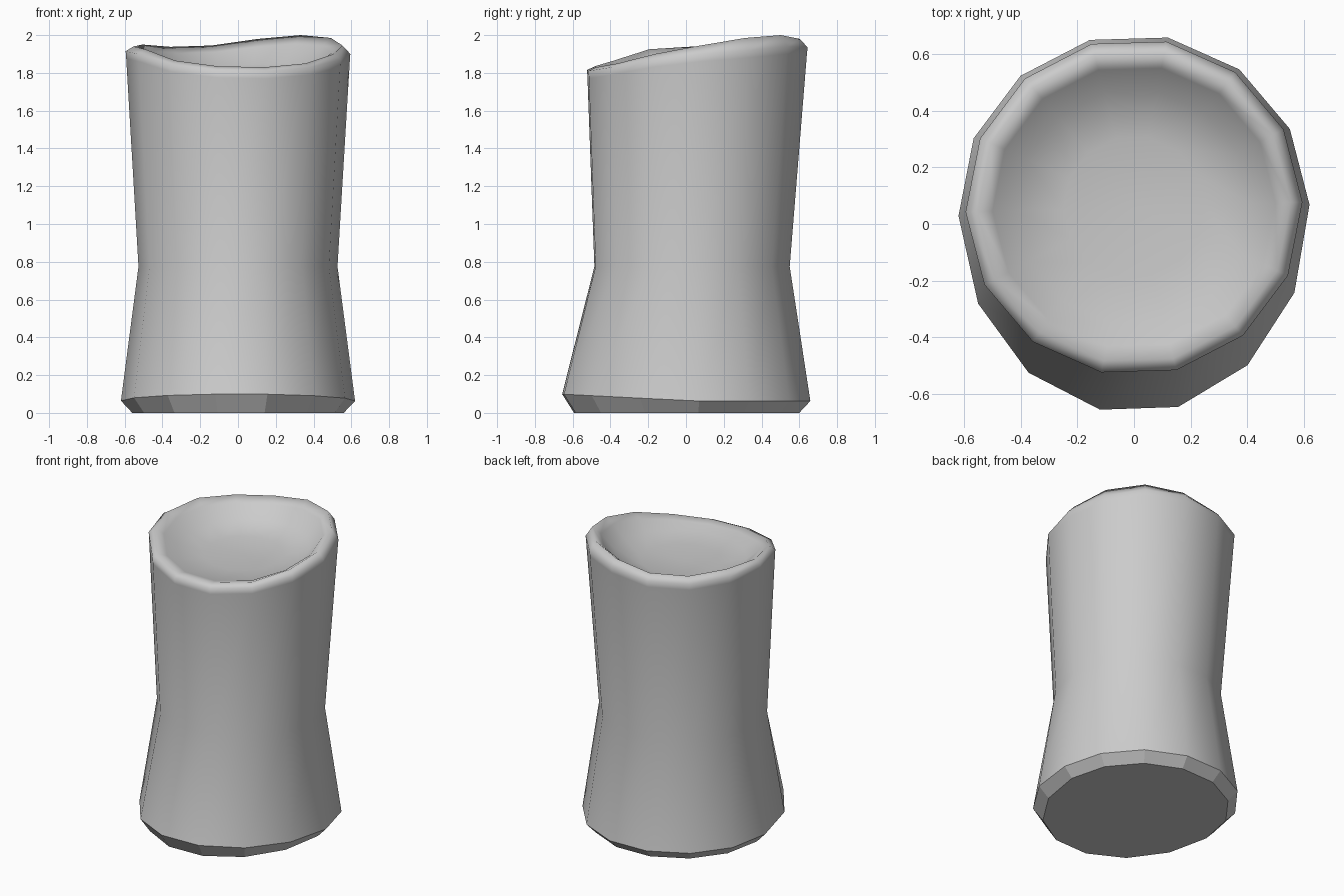
import bpy
import bmesh
from math import cos, sin, radians, tau

if "Cube" in bpy.data.objects:
    bpy.data.objects.remove(bpy.data.objects["Cube"], do_unlink=True)

SIDES = 14
START = radians(1.7)
FLOOR = 1.785
# Height of the uneven top at each corner, counter-clockwise from the left side
EDGE = [1.90, 1.92, 1.94, 1.935, 1.905, 1.90, 1.91,
        1.915, 1.90, 1.845, 1.815, 1.81, 1.83, 1.87]
CREST = [1.945, 1.985, 2.0, 1.98, 1.945, 1.938, 1.95,
         1.94, 1.925, 1.865, 1.835, 1.83, 1.85, 1.90]

bm = bmesh.new()


def ring(radius, centre_y, height, front=1.0):
    """One ring of corners; front stretches the half that faces -y."""
    verts = []
    for i in range(SIDES):
        a = START + tau * i / SIDES
        y = radius * sin(a)
        if y < 0:
            y *= front
        verts.append(bm.verts.new((radius * cos(a), centre_y + y, height(i, a))))
    return verts


def bridge(lower, upper, smooth):
    for i in range(SIDES):
        j = (i + 1) % SIDES
        f = bm.faces.new((lower[i], lower[j], upper[j], upper[i]))
        f.smooth = smooth


# Flat base and faceted bevel
base = ring(0.56, 0.05, lambda i, a: 0.0, 1.17)
flare = ring(0.62, 0.05, lambda i, a: 0.063 + 0.037 * max(0, -sin(a)), 1.16)
bm.faces.new(base[::-1])
bridge(base, flare, False)

# Smooth wall with a narrow waist, held straight just below the rim
waist = ring(0.527, 0.032, lambda i, a: 0.775)
collar = ring(0.592, 0.059, lambda i, a: EDGE[i] - 0.04)
edge = ring(0.595, 0.06, lambda i, a: EDGE[i])
bridge(flare, waist, True)
bridge(waist, collar, True)
bridge(collar, edge, True)

# Rounded rim and hollow dish
last = edge
for scale, mix in ((0.93, 1.0), (0.84, 0.78), (0.70, 0.30), (0.42, 0.05)):
    inner = ring(0.595 * scale, 0.06,
                 lambda i, a: FLOOR + (CREST[i] - FLOOR) * mix)
    bridge(last, inner, True)
    last = inner
middle = bm.verts.new((0, 0.06, FLOOR))
for i in range(SIDES):
    bm.faces.new((last[i], last[(i + 1) % SIDES], middle)).smooth = True

bmesh.ops.recalc_face_normals(bm, faces=bm.faces)
mesh = bpy.data.meshes.new("hollow_topped_pillar")
bm.to_mesh(mesh)
bm.free()
pillar = bpy.data.objects.new("hollow_topped_pillar", mesh)
bpy.context.collection.objects.link(pillar)

# Single plain grey
grey = bpy.data.materials.new("plain_grey")
grey.use_nodes = True
colour = (0.6, 0.6, 0.6, 1)
grey.diffuse_color = colour
grey.node_tree.nodes["Principled BSDF"].inputs["Base Color"].default_value = colour
mesh.materials.append(grey)
